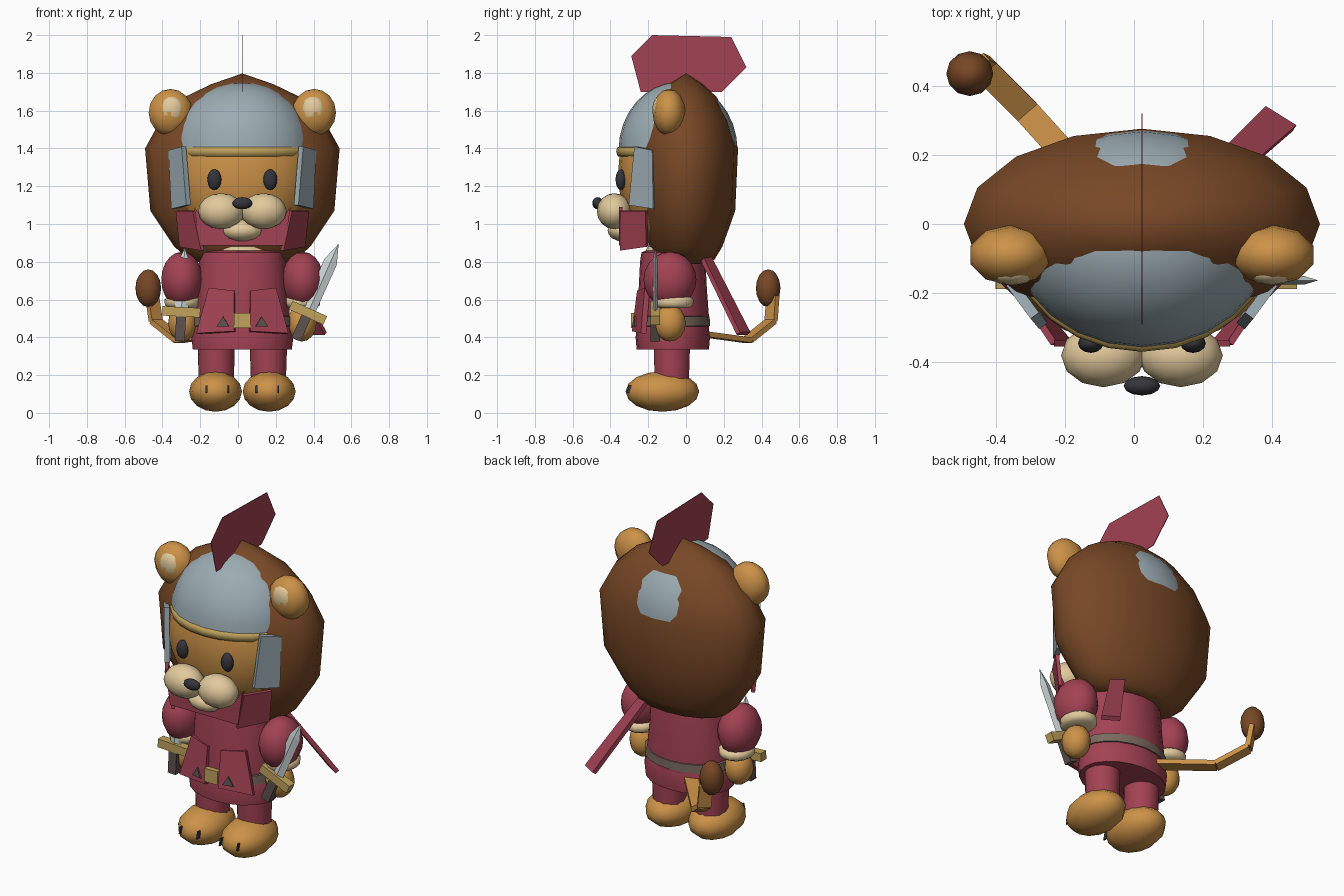
import bpy, bmesh, math
from mathutils import Vector, Matrix

if "Cube" in bpy.data.objects:
    bpy.data.objects.remove(bpy.data.objects["Cube"])

CX = 0.023  # body centre line


def material(name, r, g, b):
    lin = [((c / 255 + 0.055) / 1.055) ** 2.4 for c in (r, g, b)]
    m = bpy.data.materials.new(name)
    m.diffuse_color = (*lin, 1)
    m.use_nodes = True
    m.node_tree.nodes["Principled BSDF"].inputs["Base Color"].default_value = m.diffuse_color
    return m


FUR = material("tan fur", 204, 146, 72)
MANE = material("brown mane", 120, 72, 38)
RED = material("crimson cloth", 163, 66, 83)
CREAM = material("cream", 226, 202, 156)
GOLD = material("brass", 192, 162, 92)
STEEL = material("helmet steel", 156, 172, 179)
BLADE = material("bright steel", 205, 214, 214)
BLACK = material("black", 52, 52, 58)
BELT = material("belt leather", 122, 106, 94)
GRIP = material("grip leather", 92, 82, 78)


def finish(name, bm, mat, angle=60):
    bmesh.ops.recalc_face_normals(bm, faces=bm.faces)
    me = bpy.data.meshes.new(name)
    bm.to_mesh(me)
    bm.free()
    me.materials.append(mat)
    ob = bpy.data.objects.new(name, me)
    bpy.context.collection.objects.link(ob)
    if angle:
        bpy.ops.object.select_all(action='DESELECT')
        ob.select_set(True)
        bpy.context.view_layer.objects.active = ob
        bpy.ops.object.shade_smooth_by_angle(angle=math.radians(angle))
    return ob


def ball(name, mat, loc, radii, seg=12, rings=8):
    bm = bmesh.new()
    bmesh.ops.create_uvsphere(bm, u_segments=seg, v_segments=rings, radius=1)
    bm.transform(Matrix.Translation(loc) @ Matrix.Diagonal((*radii, 1)))
    return finish(name, bm, mat)


def lathe(name, mat, loc, profile, ratio, seg=16, closed=False, angle=60):
    """Oval lathe: profile of (z, x radius); ratio scales the radius along y."""
    bm = bmesh.new()
    rings = []
    for z, r in profile:
        rings.append([bm.verts.new((loc[0] + r * math.cos(a), loc[1] + r * ratio * math.sin(a), z))
                      for a in (2 * math.pi * i / seg for i in range(seg))])
    pairs = list(zip(rings, rings[1:] + rings[:1])) if closed else list(zip(rings, rings[1:]))
    for lo, hi in pairs:
        for i in range(seg):
            j = (i + 1) % seg
            bm.faces.new((lo[i], lo[j], hi[j], hi[i]))
    if not closed:
        bm.faces.new(rings[0])
        bm.faces.new(rings[-1])
    bmesh.ops.remove_doubles(bm, verts=bm.verts, dist=0.0005)
    return finish(name, bm, mat, angle)


def slab(name, mat, corners, thick):
    """Flat polygon extruded to both sides by half the thickness."""
    bm = bmesh.new()
    pts = [Vector(c) for c in corners]
    n = (pts[1] - pts[0]).cross(pts[2] - pts[0]).normalized() * thick / 2
    a = [bm.verts.new(p - n) for p in pts]
    b = [bm.verts.new(p + n) for p in pts]
    bm.faces.new(a)
    bm.faces.new(b)
    for i in range(len(pts)):
        j = (i + 1) % len(pts)
        bm.faces.new((a[i], a[j], b[j], b[i]))
    return finish(name, bm, mat, 0)


def strip(name, mat, p, q, w0, w1, thick, side):
    """Flat bar from p to q whose width runs along the given side direction."""
    p, q, s = Vector(p), Vector(q), Vector(side).normalized() / 2
    return slab(name, mat, (p - s * w0, q - s * w1, q + s * w1, p + s * w0), thick)


# --- mane, head and helmet
lathe("mane", MANE, (CX, 0),
      [(0.79, 0.2), (0.81, 0.28), (0.88, 0.36), (1.07, 0.487), (1.40, 0.515), (1.545, 0.435),
       (1.675, 0.3), (1.74, 0.165), (1.797, 0.0)], 0.535, angle=80)
ball("head", FUR, (CX, -0.075, 1.27), (0.385, 0.285, 0.41), 20, 12)
dome = [(1.39 + 0.36 * math.sin(t), 0.375 * math.cos(t)) for t in (math.pi / 16 * i for i in range(9))]
lathe("helmet", STEEL, (CX, -0.042), dome, 0.315 / 0.375, 24)
lathe("helmet_band", GOLD, (CX, -0.05),
      [(1.355, 0.35), (1.36, 0.368), (1.385, 0.376), (1.405, 0.37), (1.41, 0.35)], 0.85, 24, True)
slab("helmet_crest", RED, [(CX, -0.24, 1.70), (CX, -0.29, 1.89), (CX, -0.18, 2.0),
                           (CX, 0.24, 1.99), (CX, 0.32, 1.83), (CX, 0.19, 1.70)], 0.004)

# --- face
ball("chin", CREAM, (CX, -0.33, 0.965), (0.11, 0.085, 0.058))
ball("nose", BLACK, (CX, -0.468, 1.11), (0.053, 0.028, 0.032))

# --- mirrored parts
for s, side in ((-1, "left"), (1, "right")):
    def X(d):
        return CX + s * d
    ball(side + "_ear", FUR, (X(0.38), -0.09, 1.59), (0.122, 0.087, 0.125), 10, 8)
    ball(side + "_inner_ear", CREAM, (X(0.375), -0.142, 1.605), (0.068, 0.036, 0.072), 10, 8)
    ball(side + "_eye", BLACK, (X(0.148), -0.345, 1.235), (0.037, 0.028, 0.055))
    ball(side + "_muzzle", CREAM, (X(0.112), -0.38, 1.068), (0.122, 0.092, 0.095))
    slab(side + "_cheek_guard", STEEL, [(X(0.38), -0.17, 1.39), (X(0.31), -0.265, 1.41),
                                        (X(0.285), -0.295, 1.10), (X(0.365), -0.165, 1.08)], 0.03)
    slab(side + "_collar_panel", RED, [(X(0.255), -0.345, 1.07), (X(0.345), -0.21, 1.07),
                                       (X(0.325), -0.205, 0.88), (X(0.21), -0.345, 0.86)], 0.02)
    # arms
    ball(side + "_sleeve", RED, (X(0.32), -0.085, 0.705), (0.112, 0.14, 0.148), 14, 10)
    lathe(side + "_cuff", CREAM, (X(0.315), -0.065),
          [(0.555, 0.075), (0.57, 0.095), (0.6, 0.098), (0.615, 0.08)], 1.1, 14)
    ball(side + "_hand", FUR, (X(0.315), -0.085, 0.475), (0.078, 0.084, 0.097))
    # legs
    lathe(side + "_leg", RED, (X(0.138), -0.075), [(0.15, 0.092), (0.3, 0.097), (0.45, 0.1)], 1, 14)
    ball(side + "_foot", FUR, (X(0.142), -0.125, 0.113), (0.14, 0.195, 0.107), 12, 8)
    for d in (0.075, 0.19):
        slab(side + "_toe_line", BLACK, [(X(d), -0.285, 0.105), (X(d), -0.317, 0.105),
                                         (X(d), -0.306, 0.145), (X(d), -0.285, 0.145)], 0.009)
    # tunic flaps
    slab(side + "_flap", RED, [(X(0.04), -0.245, 0.645), (X(0.175), -0.205, 0.66),
                               (X(0.24), -0.225, 0.42), (X(0.04), -0.272, 0.43)], 0.03)
    slab(side + "_belt_stud", GRIP, [(X(0.07), -0.282, 0.458), (X(0.135), -0.268, 0.458),
                                     (X(0.102), -0.27, 0.51)], 0.009)

# --- front of the collar
slab("collar_front", RED, [(CX - 0.225, -0.345, 0.885), (CX + 0.225, -0.345, 0.885),
                           (CX + 0.255, -0.345, 1.09), (CX + 0.19, -0.345, 1.0),
                           (CX - 0.19, -0.345, 1.0), (CX - 0.255, -0.345, 1.09)], 0.02)

# --- body
lathe("tunic", RED, (CX, -0.07),
      [(0.40, 0.25), (0.5, 0.253), (0.65, 0.238), (0.8, 0.228), (0.85, 0.218), (0.865, 0.16)], 0.76, 20)
lathe("skirt", RED, (CX, -0.07), [(0.335, 0.262), (0.40, 0.27), (0.47, 0.257), (0.55, 0.22)], 0.73, 20)
lathe("neckline", CREAM, (CX, -0.08), [(0.845, 0.13), (0.86, 0.15), (0.88, 0.135)], 0.9, 16)
lathe("belt", BELT, (CX, -0.07),
      [(0.455, 0.24), (0.46, 0.266), (0.51, 0.264), (0.515, 0.24)], 0.74, 20, True)
slab("buckle", GOLD, [(CX - 0.043, -0.275, 0.45), (CX + 0.043, -0.275, 0.45),
                      (CX + 0.043, -0.275, 0.53), (CX - 0.043, -0.275, 0.53)], 0.03)

# --- cape strip hanging off the back
strip("cape_strip", RED, (0.19, 0.09, 0.85), (0.42, 0.305, 0.42), 0.08, 0.105, 0.025, (0.85, -0.53, 0))

# --- tail
path = [(-0.08, 0.07, 0.42), (-0.31, 0.325, 0.385), (-0.435, 0.45, 0.485), (-0.455, 0.46, 0.62)]
for i in range(3):
    strip("tail_segment", FUR, path[i], path[i + 1], 0.075, 0.075, 0.028, (0.72, 0.69, 0) if i == 9 else (0.72, 0.62, 0))
ball("tail_tuft", MANE, (-0.475, 0.435, 0.66), (0.068, 0.065, 0.1), 12, 8)


# --- swords: drawn upright around the guard, then tilted
def sword(name, x, z, tilt, length):
    def at(u, v, dy=0.0):
        c, sn = math.cos(tilt), math.sin(tilt)
        return (x + u * c + v * sn, -0.163 + dy, z - u * sn + v * c)
    tip = [(-0.036, 0), (0.036, 0), (0.036, length * 0.74), (0, length), (-0.036, length * 0.74)]
    # blade with a raised centre ridge
    bm = bmesh.new()
    rim = [bm.verts.new(at(u, v)) for u, v in tip]
    for dy in (-0.012, 0.012):
        low, high = bm.verts.new(at(0, 0, dy)), bm.verts.new(at(0, length * 0.76, dy))
        for f in ((rim[1], rim[2], high, low), (rim[2], rim[3], high),
                  (rim[3], rim[4], high), (rim[4], rim[0], low, high)):
            bm.faces.new(f if len(f) == 3 or f[0] != rim[4] else (rim[4], rim[0], low, high))
    finish(name + "_blade", bm, BLADE, 0)
    slab(name + "_guard", GOLD, [at(-0.1, -0.025), at(0.1, -0.025), at(0.1, 0.025), at(-0.1, 0.025)], 0.05)
    slab(name + "_grip", GRIP, [at(-0.026, -0.155), at(0.026, -0.155), at(0.026, -0.02), at(-0.026, -0.02)], 0.05)


sword("right_sword", 0.37, 0.53, math.radians(24), 0.40)
sword("left_sword", -0.3, 0.535, math.radians(3), 0.34)
